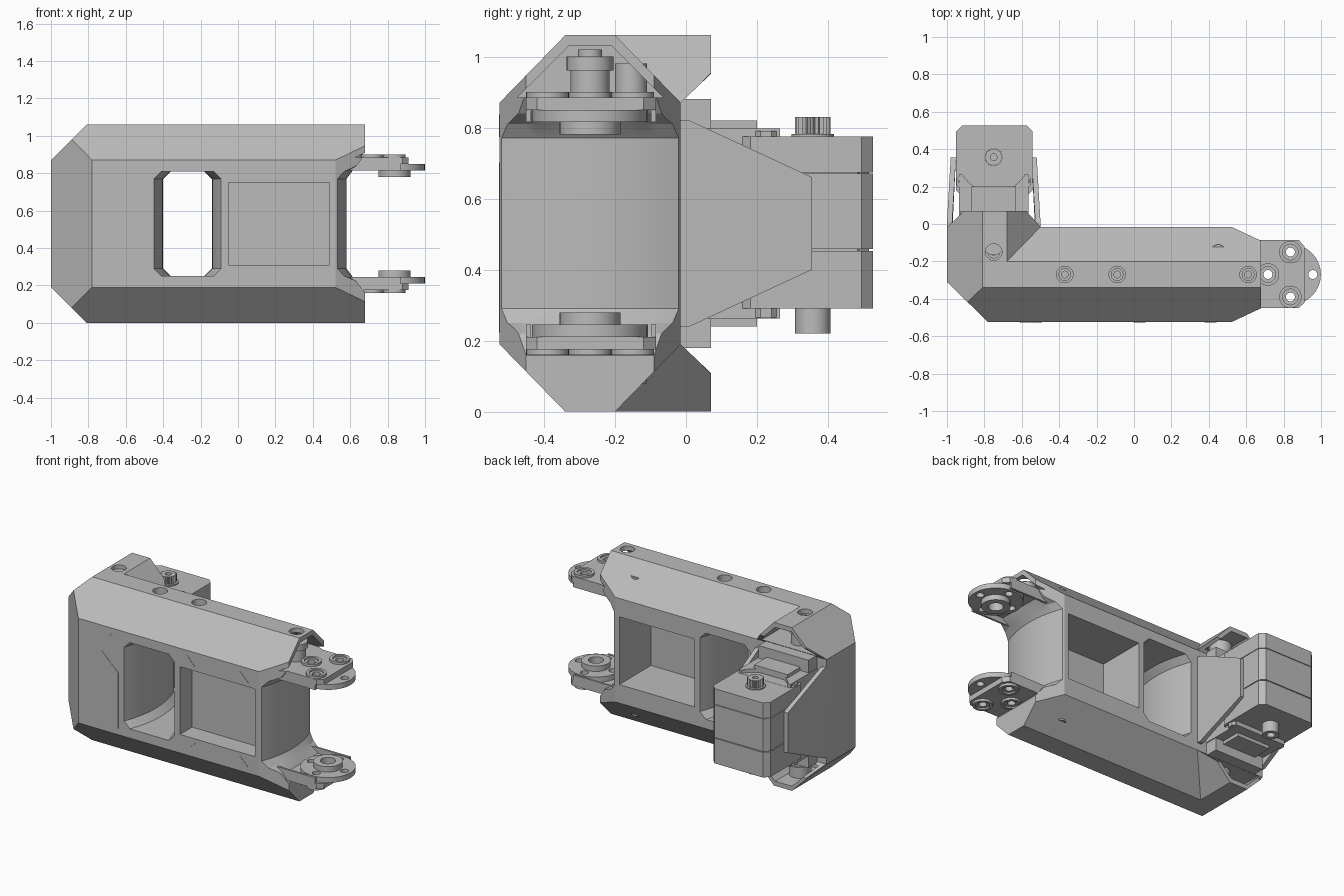
import bpy, bmesh
from math import sin, cos, pi, radians
from mathutils import Vector

old = bpy.data.objects.get("Cube")
if old:
    bpy.data.objects.remove(old)

grey = bpy.data.materials.new("light grey")
grey.use_nodes = True
tone = (0.5, 0.5, 0.5, 1)
grey.diffuse_color = tone
grey.node_tree.nodes["Principled BSDF"].inputs["Base Color"].default_value = tone

H = 1.06          # body height; parts mirror about half of it
MY = -0.27        # middle of the arm in y
EX = -0.75        # middle of the elbow in x
HUB = 0.836       # hinge centre in x
made = []


def add(name, bm):
    bmesh.ops.recalc_face_normals(bm, faces=bm.faces[:])
    me = bpy.data.meshes.new(name)
    bm.to_mesh(me)
    bm.free()
    me.materials.append(grey)
    ob = bpy.data.objects.new(name, me)
    bpy.context.scene.collection.objects.link(ob)
    made.append(ob)
    return ob


def place(axis, p, d):
    """Section point p at distance d along the given axis."""
    u, v = p
    return Vector({"x": (d, u, v), "y": (u, d, v), "z": (u, v, d)}[axis])


def loft(name, axis, sections):
    bm = bmesh.new()
    rings = [[bm.verts.new(place(axis, p, d)) for p in pts] for d, pts in sections]
    n = len(rings[0])
    for a, b in zip(rings, rings[1:]):
        for i in range(n):
            bm.faces.new((a[i], a[(i + 1) % n], b[(i + 1) % n], b[i]))
    bm.faces.new(rings[0])
    bm.faces.new(rings[-1])
    return add(name, bm)


def prism(name, axis, pts, a, b):
    return loft(name, axis, [(a, pts), (b, pts)])


def rect(x0, x1, y0, y1, c=0):
    """Rectangle outline with optional cut corners."""
    if not c:
        return [(x0, y0), (x1, y0), (x1, y1), (x0, y1)]
    return [(x0 + c, y0), (x1 - c, y0), (x1, y0 + c), (x1, y1 - c),
            (x1 - c, y1), (x0 + c, y1), (x0, y1 - c), (x0, y0 + c)]


def circle(x, y, r, n=32, tooth=0):
    return [(x + (r - tooth * (i % 2)) * cos(2 * pi * i / n),
             y + (r - tooth * (i % 2)) * sin(2 * pi * i / n)) for i in range(n)]


def disc(name, x, y, r, a, b):
    return prism(name, "z", circle(x, y, r), a, b)


def flipped(ob, name):
    """Copy mirrored from top to bottom."""
    bm = bmesh.new()
    bm.from_mesh(ob.data)
    for v in bm.verts:
        v.co.z = H - v.co.z
    return add(name, bm)


def boolean(ob, tools, mode="DIFFERENCE"):
    for t in tools:
        m = ob.modifiers.new("cut", "BOOLEAN")
        m.operation, m.object, m.solver = mode, t, "EXACT"
    dg = bpy.context.evaluated_depsgraph_get()
    me = bpy.data.meshes.new_from_object(ob.evaluated_get(dg))
    ob.modifiers.clear()
    ob.data = me
    for t in tools:
        made.remove(t)
        bpy.data.objects.remove(t)


def both(tools):
    return tools + [flipped(t, "cutter") for t in tools]


def chamfered(name, box, lines):
    """Box trimmed by planes, each given as a line in a section."""
    x0, x1, y0, y1 = box
    ob = prism(name, "z", rect(x0, x1, y0, y1), 0, H)
    bm = bmesh.new()
    bm.from_mesh(ob.data)
    mid = Vector(((x0 + x1) / 2, (y0 + y1) / 2, H / 2))
    for axis, p, q in lines:
        a, b, c = place(axis, p, 0), place(axis, q, 0), place(axis, p, 1)
        n = (b - a).cross(c - a)
        if n.dot(a - mid) < 0:
            n = -n
        bmesh.ops.bisect_plane(bm, geom=bm.verts[:] + bm.edges[:] + bm.faces[:],
                               plane_co=a, plane_no=n, clear_outer=True)
        bmesh.ops.holes_fill(bm, edges=[e for e in bm.edges if e.is_boundary])
    bmesh.ops.recalc_face_normals(bm, faces=bm.faces[:])
    bm.to_mesh(ob.data)
    bm.free()
    return ob


def bevel_pair(axis, p, q):
    """Same chamfer at the top and at the bottom."""
    return [(axis, p, q), (axis, (p[0], H - p[1]), (q[0], H - q[1]))]


# Main body: long arm joined with a mitred elbow
low = 0.87
shared = (bevel_pair("x", (-0.525, low), (-0.34, H)) + bevel_pair("y", (-1, low), (-0.81, H))
          + [("z", (-1, -0.31), (-0.78, -0.525))])
body = chamfered("arm_body", (-1, 0.68, -0.525, -0.015), shared
                 + bevel_pair("x", (-0.015, low), (-0.2, H))
                 + [("z", (0.52, -0.525), (0.68, -0.45)), ("z", (0.52, -0.015), (0.68, -0.09))])
elbow = chamfered("elbow", (-1, -0.5, -0.525, 0.07), shared
                  + bevel_pair("y", (-0.5, low), (-0.68, H))
                  + [("z", (-1, -0.02), (-0.91, 0.07)), ("z", (-0.5, -0.01), (-0.58, 0.07))])
boolean(body, [elbow], "UNION")

# Cutters: bulging end wall, bulging window, pockets, elbow mouth
end, window = [], []
for i in range(17):
    s = (i / 8 - 1) * 0.3
    bulge = 0.05 * (1 - (s / 0.255) ** 2)
    x = 0.53 + bulge
    half = [(x, 0.77), (x + 0.03, 0.81), (0.635, 0.84), (0.7, 0.93), (0.9, 0.93)]
    end.append((MY + s, half + [(u, H - v) for u, v in reversed(half)]))
    window.append((MY + s, rect(-0.45 + bulge, -0.09 - bulge, 0.25, 0.81, 0.04)))
mouth = [(-0.015, low), (0.085, 0.965), (0.2, 0.965)]
cutters = [
    loft("cutter", "y", end),
    loft("cutter", "y", window),
    prism("cutter", "y", rect(-0.05, 0.49, 0.31, 0.75), -0.6, -0.4),
    prism("cutter", "y", rect(-0.05, 0.49, 0.31, 0.75), -0.34, 0.1),
    prism("cutter", "x", mouth + [(u, H - v) for u, v in reversed(mouth)], -1.1, -0.4)]


# Hollow channels under the roof, and sunk screw holes
def channel(c):
    return [(c - 0.205, 0.885), (c + 0.205, 0.885), (c + 0.06, 1.03), (c - 0.06, 1.03)]


screws = [(EX, -0.15), (-0.37, MY), (-0.09, MY), (0.61, MY)]
cutters += both([prism("cutter", "x", channel(MY), 0.2, 0.8),
                 prism("cutter", "y", channel(EX), -0.22, 0.2)]
                + [disc("cutter", x, y, 0.044, 0.985, 1.1) for x, y in screws])
boolean(body, cutters)

# Panel seams on the front
seams = [((-0.61, 0.70), (-0.495, 0.59)), ((-0.495, 0.59), (-0.495, 0.23))]
for x, d in ((-0.57, 1), (0.03, -1), (0.41, -1)):
    seams.append(((x - 0.03, 0.805 - 0.03 * d), (x + 0.03, 0.805 + 0.03 * d)))
for x in (0.03, 0.41):
    d = 1 if x < 0.2 else -1
    seams.append(((x - 0.03, 0.255 - 0.03 * d), (x + 0.03, 0.255 + 0.03 * d)))
for p, q in seams:
    a, b = Vector(p), Vector(q)
    n = (b - a).orthogonal().normalized() * 0.003
    prism("panel_seam", "y", [a + n, b + n, b - n, a - n], -0.527, -0.52)

# Everything that appears at the top and at the bottom
tops = []
for x, y in screws:
    head = disc("screw_head", x, y, 0.034, 0.97, 1.02)
    boolean(head, [disc("cutter", x, y, 0.018, 0.99, 1.1)])
    tops.append(head)
for x, y in ((0.61, MY), (EX, -0.1)):
    tops.append(disc("screw_post", x, y, 0.055, 0.87, 0.98))
    tops.append(disc("post_cap", x, y, 0.066, 0.96, 1.0 if x > 0 else 1.035))
tops.append(disc("side_post", 0.45, -0.155, 0.045, 0.87, 0.98))

holes = [(HUB, MY + 0.12), (HUB, MY - 0.12), (HUB - 0.12, MY)]


def bores():
    return [disc("cutter", x, y, 0.024, 0.7, 1) for x, y in holes + [(HUB + 0.12, MY)]]


outline = [(0.56, -0.45), (0.88, -0.45), (0.912, -0.42), (0.912, -0.12), (0.88, -0.085), (0.56, -0.085)]
plate = prism("hinge_plate", "z", outline, 0.85, 0.885)
boolean(plate, bores())
flange = disc("hinge_flange", HUB, MY, 0.163, 0.815, 0.849)
boolean(flange, bores() + [disc("cutter", HUB, MY, 0.045, 0.7, 0.835)])
hub = disc("hinge_hub", HUB, MY, 0.086, 0.78, 0.82)
boolean(hub, [disc("cutter", HUB, MY, 0.045, 0.7, 0.9)])
tops += [plate, flange, hub]
for y in (-0.45, -0.098):
    tops.append(prism("plate_skirt", "z", rect(0.57, 0.87, y, y + 0.013), 0.815, 0.855))
for x, y in holes:
    boss = disc("screw_boss", x, y, 0.06, 0.88, 0.9)
    boolean(boss, [disc("cutter", x, y, 0.042, 0.89, 1), disc("cutter", x, y, 0.024, 0.8, 1)])
    tops.append(boss)

# Motor mount ledges
tops.append(prism("mount_ledge", "z", rect(-0.93, -0.57, -0.05, 0.07), 0.78, 0.88))
tops.append(prism("mount_step", "z", rect(-0.87, -0.63, 0.05, 0.2), 0.78, 0.82))
for t in tops:
    flipped(t, "lower_" + t.name.split(".")[0])

# Side cheeks that hold the motor
cheek = [(-0.05, 0.82), (0.01, 0.82), (0.355, 0.66)]
profile = cheek + [(u, H - v) for u, v in reversed(cheek)]
for side in (-1, 1):
    ob = prism("side_cheek", "x", profile, EX + side * 0.25, EX + side * 0.222)
    for v in ob.data.vertices:
        if v.co.y > 0.3:
            v.co.x -= side * 0.02

# Motor mount with a round seat and ear holes
mount = prism("motor_mount", "z", rect(-0.935, -0.565, -0.05, 0.265), 0.262, 0.798)
boolean(mount, both([disc("cutter", EX, 0.365, 0.195, 0.776, 0.9)]))
ears = prism("mount_ears", "z", rect(-0.95, -0.55, 0.19, 0.26, 0.02), 0.265, 0.79)
boolean(ears, both([disc("cutter", x, 0.228, 0.018, 0.74, 0.9) for x in (-0.92, -0.578)]
                   + [disc("cutter", EX, 0.365, 0.195, 0.776, 0.9)]))

# Motor case in three layers, with output gear and rear boss
for name, a, b in (("motor_base", 0.29, 0.453), ("motor_middle", 0.458, 0.67), ("motor_cap", 0.674, 0.775)):
    prism(name, "z", rect(-0.952, -0.542, 0.15, 0.526, 0.032), a, b)
prism("motor_core", "z", rect(-0.94, -0.554, 0.16, 0.515, 0.032), 0.3, 0.77)
disc("gear_collar", EX, 0.357, 0.06, 0.77, 0.782)
gear = prism("output_gear", "z", circle(EX, 0.357, 0.05, 40, 0.008), 0.77, 0.83)
boolean(gear, [disc("cutter", EX, 0.357, 0.018, 0.8, 0.9)])
rear = disc("rear_boss", EX, 0.357, 0.05, 0.22, 0.3)
boolean(rear, [disc("cutter", EX, 0.357, 0.025, 0.1, 0.25)])

# Smooth the round surfaces, keep edges sharp
bpy.ops.object.select_all(action="DESELECT")
for ob in made:
    ob.select_set(True)
bpy.context.view_layer.objects.active = body
bpy.ops.object.shade_smooth_by_angle(angle=radians(20))
